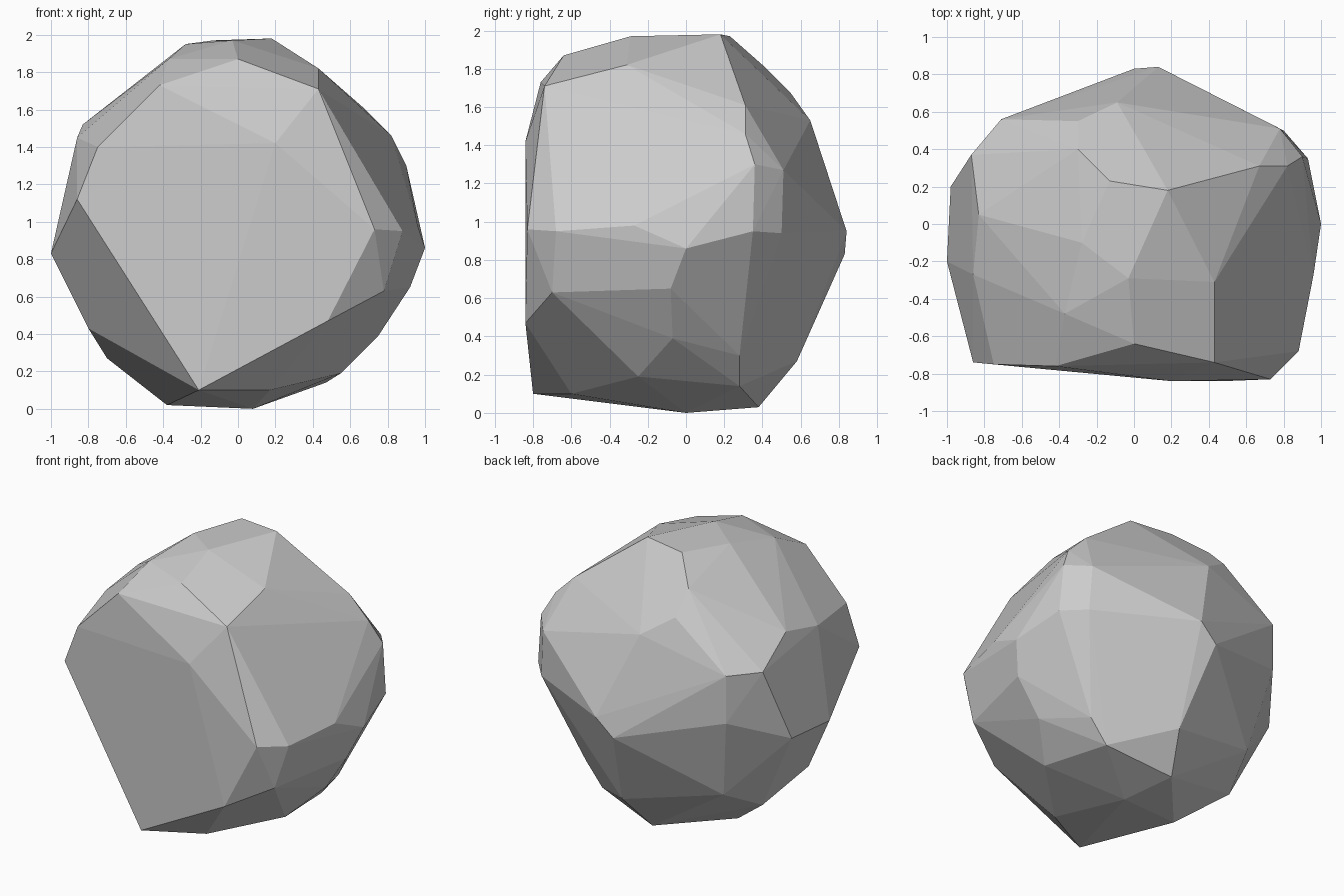
import bpy, bmesh, math

# Key corners of the faceted boulder, grouped by region
front = [(-.86, -.74, 1.12), (-.75, -.75, 1.40), (-.42, -.76, 1.73), (0, -.64, 1.87),
         (.43, -.74, 1.71), (.20, -.84, 1.42), (.73, -.83, .96), (.48, -.84, .47),
         (-.21, -.80, .10)]
right = [(.88, -.68, .95), (.78, -.70, .63), (.96, -.27, .98), (1, 0, .86),
         (.93, .35, .95), (.90, .36, 1.30), (.82, .31, 1.46), (.78, .51, 1.27),
         (.80, .50, .94), (.92, -.08, .65), (.75, -.07, .39), (.60, .28, .30)]
top = [(.67, .31, 1.61), (.18, .18, 1.98), (-.13, .23, 1.97), (-.28, -.10, 1.95),
       (-.03, -.29, 1.97), (.43, -.31, 1.82), (-.30, .40, 1.82), (-.30, .55, 1.67),
       (-.09, .65, 1.53), (-.37, -.48, 1.87)]
left = [(-.83, .05, 1.52), (-.86, -.27, 1.45), (-1, -.20, .83), (-.98, .20, .85),
        (-.87, .37, 1.36), (-.71, .56, 1.36), (-.71, .56, 1.02), (-.80, -.25, .43),
        (-.70, .13, .27)]
back = [(0, .83, .83), (.13, .84, .95), (.10, .58, .27), (-.60, .43, .43)]
base = [(0, .38, .03), (.08, 0, 0), (-.38, -.05, .02), (.47, .28, .14),
        (.17, -.60, .10), (.55, -.25, .19)]

# Boulder: tight hull through the corners, near-coplanar triangles merged
bm = bmesh.new()
for region in (front, right, top, left, back, base):
    for co in region:
        bm.verts.new(co)
bmesh.ops.convex_hull(bm, input=bm.verts[:])
loose = [v for v in bm.verts if not v.link_faces]
bmesh.ops.delete(bm, geom=loose, context='VERTS')
bmesh.ops.dissolve_limit(bm, angle_limit=math.radians(2),
                         verts=bm.verts[:], edges=bm.edges[:])
bmesh.ops.recalc_face_normals(bm, faces=bm.faces[:])

mesh = bpy.data.meshes.new("boulder")
bm.to_mesh(mesh)
bm.free()
boulder = bpy.data.objects.new("boulder", mesh)
bpy.context.collection.objects.link(boulder)
